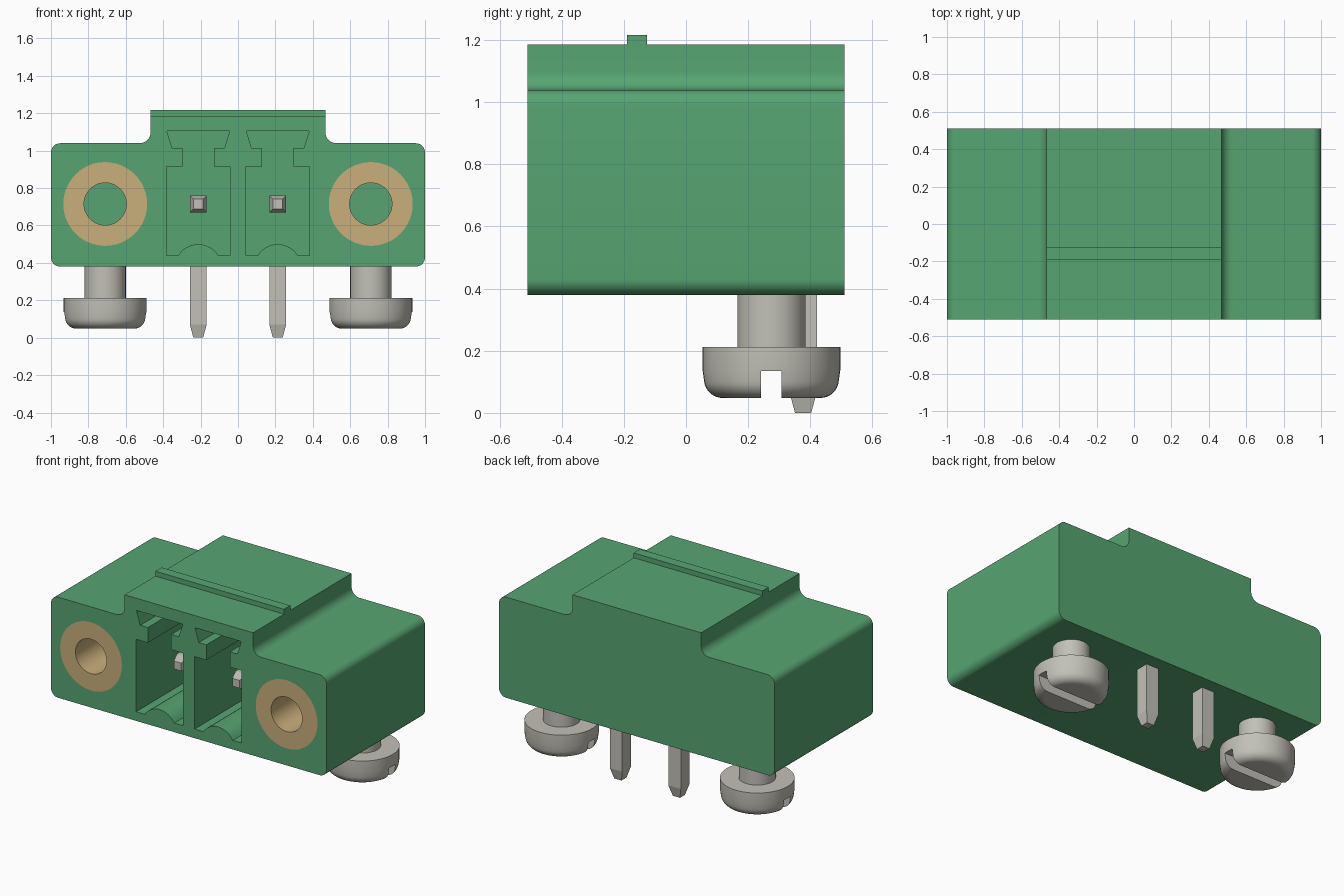
import bpy, bmesh, math

cube = bpy.data.objects.get("Cube")
if cube:
    bpy.data.objects.remove(cube, do_unlink=True)


def material(name, rgb):
    m = bpy.data.materials.new(name)
    m.use_nodes = True
    m.diffuse_color = (*rgb, 1)
    bsdf = next(n for n in m.node_tree.nodes if n.type == 'BSDF_PRINCIPLED')
    bsdf.inputs["Base Color"].default_value = (*rgb, 1)
    return m


GREEN = material("green plastic", (0.095, 0.375, 0.168))
BRASS = material("brass", (0.59, 0.43, 0.195))
METAL = material("tinned metal", (0.54, 0.53, 0.475))


def finish(bm, name, mat):
    bmesh.ops.recalc_face_normals(bm, faces=bm.faces)
    me = bpy.data.meshes.new(name)
    bm.to_mesh(me)
    bm.free()
    ob = bpy.data.objects.new(name, me)
    bpy.context.collection.objects.link(ob)
    me.materials.append(mat)
    return ob


def activate(ob):
    bpy.ops.object.select_all(action='DESELECT')
    ob.select_set(True)
    bpy.context.view_layer.objects.active = ob


def smooth(ob):
    activate(ob)
    bpy.ops.object.shade_smooth_by_angle(angle=math.radians(30))


def cut(ob, cutter):
    cutter.hide_render = True
    activate(ob)
    mod = ob.modifiers.new("cut", 'BOOLEAN')
    mod.operation, mod.solver, mod.object = 'DIFFERENCE', 'EXACT', cutter
    bpy.ops.object.modifier_apply(modifier=mod.name)
    bpy.data.objects.remove(cutter, do_unlink=True)


def arc(cx, cz, r, a0, a1, n=8):
    steps = [math.radians(a0 + (a1 - a0) * i / n) for i in range(n + 1)]
    return [(cx + r * math.cos(a), cz + r * math.sin(a)) for a in steps]


def prism(name, pts, y0, y1, mat):
    """Extrude an x-z outline along y."""
    bm = bmesh.new()
    face = bm.faces.new([bm.verts.new((x, y0, z)) for x, z in pts])
    ext = bmesh.ops.extrude_face_region(bm, geom=[face])
    verts = [v for v in ext["geom"] if isinstance(v, bmesh.types.BMVert)]
    bmesh.ops.translate(bm, verts=verts, vec=(0, y1 - y0, 0))
    return finish(bm, name, mat)


def box(name, x0, x1, y0, y1, z0, z1, mat):
    return prism(name, [(x0, z0), (x1, z0), (x1, z1), (x0, z1)], y0, y1, mat)


def lathe(name, profile, place, mat, closed=False, n=48):
    """Revolve (radius, height) points; place maps local x, y, h to world."""
    bm = bmesh.new()
    rings = []
    for r, h in profile:
        rings.append([bm.verts.new(place(r * math.cos(2 * math.pi * i / n),
                                         r * math.sin(2 * math.pi * i / n), h))
                      for i in range(n)])
    pairs = list(zip(rings, rings[1:]))
    if closed:
        pairs.append((rings[-1], rings[0]))
    else:
        bm.faces.new(rings[0])
        bm.faces.new(rings[-1])
    for a, b in pairs:
        for i in range(n):
            j = (i + 1) % n
            bm.faces.new((a[i], a[j], b[j], b[i]))
    return finish(bm, name, mat)


# Housing: stepped outline with rounded corners and filleted hump
FRONT, BACK = -0.51, 0.51
PIN_X, PIN_Z = 0.2125, 0.715
FLANGE_X, FLANGE_Z = 0.71, 0.715
half = (arc(0.95, 0.43, 0.05, -90, 0) + arc(0.95, 0.99, 0.05, 0, 90)
        + arc(0.525, 1.098, 0.058, 270, 180) + [(0.467, 1.185)])
outline = half + [(-x, z) for x, z in reversed(half)]
body = prism("housing", outline, FRONT, BACK, GREEN)

# Plug cavities with keyed slot above and rounded rib on the floor
for side in (-1, 1):
    right = [(0.17, 0.44), (0.17, 0.915), (0.085, 0.915), (0.085, 1.015),
             (0.14, 1.015), (0.168, 1.105)]
    left = [(-x, z) for x, z in reversed(right)]
    rib = arc(0, 0.375, 0.125, 149, 31, 12)
    pts = [(x + side * PIN_X, z) for x, z in right + left + rib]
    cut(body, prism("cavity_cutter", pts, FRONT - 0.1, 0.29, GREEN))

# Recesses for the threaded inserts
INSERT_END = 0.08
for side in (-1, 1):
    place = lambda a, b, h: (side * FLANGE_X + a, h, FLANGE_Z + b)
    cut(body, lathe("insert_cutter", [(0.224, FRONT - 0.1), (0.224, INSERT_END)],
                    place, GREEN))
smooth(body)

# Ridge across the top
box("top_ridge", -0.467, 0.467, -0.19, -0.125, 1.17, 1.217, GREEN)


def pin(name, x):
    """Bent square pin with tapered ends: (y, z, half size, section direction)."""
    y = 0.377
    path = [(-0.325, PIN_Z, 0.026, (0, 1)), (-0.265, PIN_Z, 0.045, (0, 1)),
            (y, PIN_Z, 0.045, (1, 1)), (y, 0.07, 0.045, (1, 0)),
            (y, 0.0, 0.026, (1, 0))]
    bm = bmesh.new()
    rings = []
    for py, pz, h, (ny, nz) in path:
        rings.append([bm.verts.new((x + sx * h, py + s * h * ny, pz + s * h * nz))
                      for sx, s in ((-1, -1), (1, -1), (1, 1), (-1, 1))])
    bm.faces.new(rings[0])
    bm.faces.new(rings[-1])
    for a, b in zip(rings, rings[1:]):
        for i in range(4):
            j = (i + 1) % 4
            bm.faces.new((a[i], a[j], b[j], b[i]))
    return finish(bm, name, METAL)


# Paired parts: pins, brass inserts and slotted mounting screws
SCREW_Y = 0.275
for side, label in ((-1, "right"), (1, "left")):
    pin(label + "_pin", side * PIN_X)

    place = lambda a, b, h: (side * FLANGE_X + a, h, FLANGE_Z + b)
    insert = lathe(label + "_threaded_insert",
                   [(0.224, FRONT), (0.224, INSERT_END),
                    (0.113, INSERT_END), (0.113, FRONT)], place, BRASS, closed=True)
    smooth(insert)

    place = lambda a, b, h: (side * FLANGE_X + a, SCREW_Y + b, h)
    profile = (arc(0.157, 0.108, 0.06, -90, -5, 8)
               + [(0.222, 0.14), (0.222, 0.212), (0.11, 0.212), (0.11, 0.42)])
    screw = lathe(label + "_mounting_screw", profile, place, METAL)
    cx = side * FLANGE_X
    cut(screw, box("slot_cutter", cx - 0.3, cx + 0.3, SCREW_Y - 0.033,
                   SCREW_Y + 0.033, 0.0, 0.135, METAL))
    smooth(screw)
